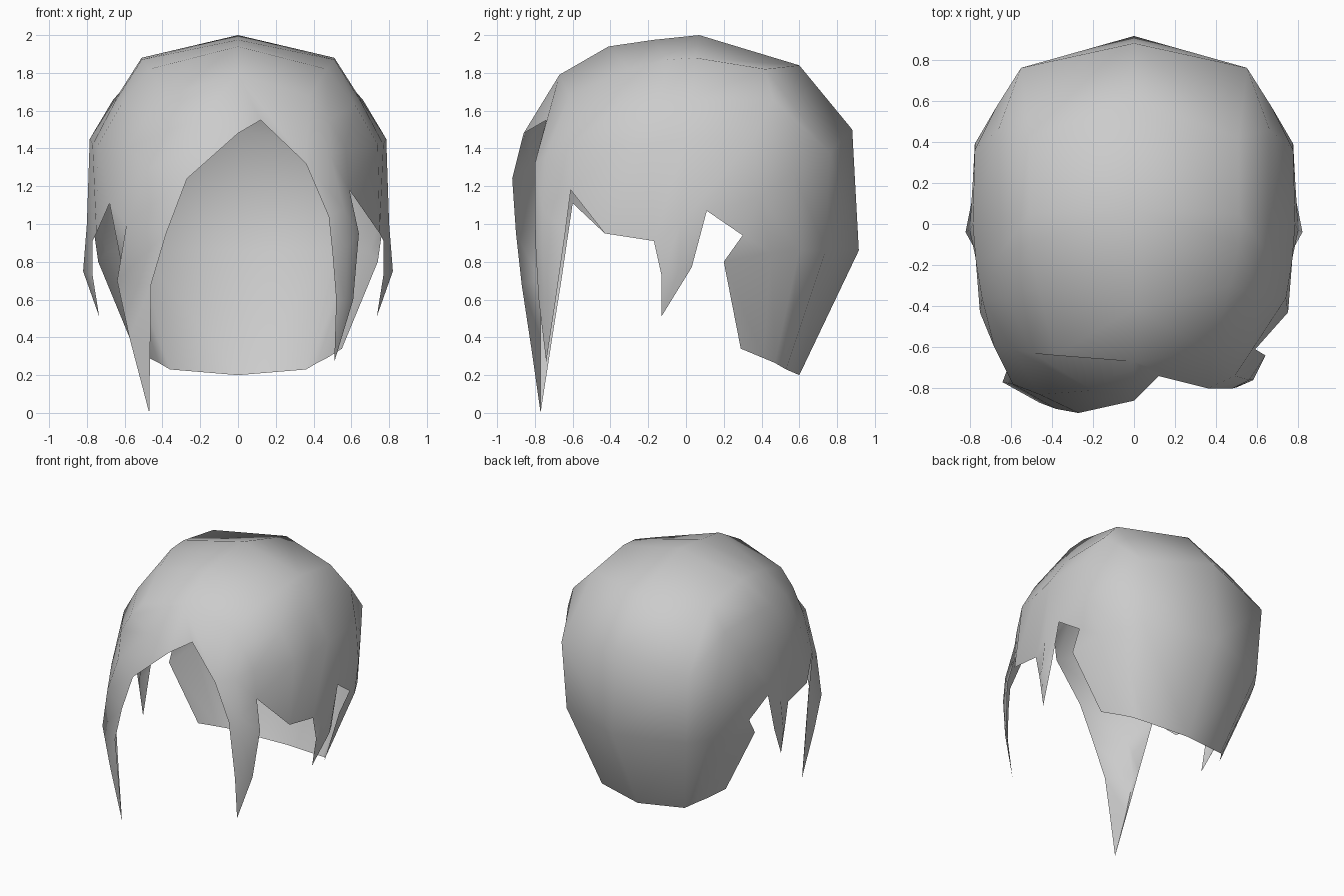
import bpy, bmesh, math

cube = bpy.data.objects.get("Cube")
if cube:
    bpy.data.objects.remove(cube, do_unlink=True)

bm = bmesh.new()
shared = {}


def vert(p, side=1):
    """Return the vertex at p, reusing it where parts meet."""
    key = (round(p[0] * side, 3), round(p[1], 3), round(p[2], 3))
    if key not in shared:
        shared[key] = bm.verts.new(key)
    return shared[key]


def face(points, side=1):
    vs = list(dict.fromkeys(vert(p, side) for p in points))
    if len(vs) > 2:
        bm.faces.new(vs)


def loft(rows, side=1):
    """Skin neighbouring rows of equal length with quads."""
    for a, b in zip(rows, rows[1:]):
        for i in range(len(a) - 1):
            face((a[i], a[i + 1], b[i + 1], b[i]), side)


def lock(rows, tip, side=1):
    """Loft rows and close them into a pointed tip."""
    loft(rows + [[tip] * len(rows[-1])], side)


# Cap: half arcs from the centre line to the side, from nape to forehead
cap = [
    [(0, .6, .2), (.36, .53, .23), (.42, .47, .265), (.47, .41, .29), (.55, .29, .34)],
    [(0, .915, .86), (.52, .74, .86), (.62, .6, .86), (.70, .45, .85), (.74, .2, .8)],
    [(0, .88, 1.5), (.55, .76, 1.38), (.67, .57, 1.27), (.775, .39, 1.14), (.76, .3, .94)],
    [(0, .6, 1.84), (.51, .42, 1.82), (.66, .46, 1.66), (.775, .36, 1.45), (.79, .11, 1.07)],
    [(0, .07, 2), (.51, .05, 1.88), (.65, .02, 1.66), (.785, 0, 1.45), (.8, -.03, 1.0)],
    [(0, -.17, 1.975), (.51, -.1, 1.87), (.65, -.14, 1.65), (.77, -.18, 1.42), (.77, -.17, .91)],
    [(0, -.41, 1.94), (.47, -.3, 1.82), (.62, -.36, 1.63), (.74, -.36, 1.42), (.75, -.43, .95)],
]
brow_left = [(0, -.67, 1.79), (.38, -.62, 1.68), (.48, -.62, 1.55),
             (.57, -.62, 1.4), (.59, -.61, 1.18)]
brow_right = [(0, -.67, 1.79), (-.38, -.64, 1.68), (-.49, -.63, 1.56),
              (-.59, -.61, 1.4), (-.68, -.6, 1.11)]
loft(cap + [brow_left])
loft(cap + [[(-x, y, z) for x, y, z in brow_right]], -1)

# Pointed sideburns, mirrored
for side in (1, -1):
    lock([[cap[3][4], cap[4][4], cap[5][4]],
          [(.79, .03, .77), (.82, -.04, .75), (.77, -.13, .73)]],
         (.735, -.13, .51), side)

# Left fringe lock, starting at the parting
parting = (.12, -.74, 1.55)
left_rows = [
    [(.36, -.8, 1.32), (.49, -.74, 1.36), brow_left[3]],
    [(.48, -.8, 1.04), (.56, -.76, 1.08), brow_left[4]],
    [(.50, -.795, .85), (.58, -.76, .88), (.64, -.64, .95)],
    [(.52, -.78, .6), (.57, -.75, .6), (.61, -.69, .6)],
]
face((brow_left[0], brow_left[1], left_rows[0][0], parting))
face((brow_left[1], brow_left[2], left_rows[0][1], left_rows[0][0]))
face((brow_left[2], brow_left[3], left_rows[0][1]))
lock(left_rows, (.51, -.74, .27))

# Right fringe lock, longer and swept across the forehead
right_rows = [
    [(0, -.86, 1.48), (-.2, -.81, 1.56), brow_right[2]],
    [(-.27, -.92, 1.24), (-.46, -.83, 1.3), brow_right[3]],
    [(-.38, -.9, .95), (-.59, -.78, 1.0), brow_right[4]],
    [(-.46, -.87, .68), (-.64, -.77, .7), (-.60, -.66, .7)],
    [(-.465, -.82, .35), (-.575, -.77, .4), (-.555, -.70, .45)],
]
face((brow_right[0], parting, right_rows[0][0]))
face((brow_right[0], right_rows[0][0], right_rows[0][1]))
face((brow_right[0], right_rows[0][1], brow_right[2], brow_right[1]))
lock(right_rows, (-.47, -.77, 0))

# Consistent outward normals
bmesh.ops.recalc_face_normals(bm, faces=bm.faces[:])
bm.normal_update()
if sum(f.normal.x * f.calc_center_median().x + f.normal.y * f.calc_center_median().y
       for f in bm.faces) < 0:
    bmesh.ops.reverse_faces(bm, faces=bm.faces[:])

mesh = bpy.data.meshes.new("hair")
bm.to_mesh(mesh)
bm.free()
hair = bpy.data.objects.new("hair", mesh)
bpy.context.collection.objects.link(hair)

# Plain grey
grey = bpy.data.materials.new("light grey")
grey.use_nodes = True
color = (.6, .6, .6, 1)
grey.diffuse_color = color
grey.node_tree.nodes["Principled BSDF"].inputs["Base Color"].default_value = color
mesh.materials.append(grey)

bpy.ops.object.select_all(action='DESELECT')
hair.select_set(True)
bpy.context.view_layer.objects.active = hair
bpy.ops.object.shade_smooth_by_angle(angle=math.radians(80))
